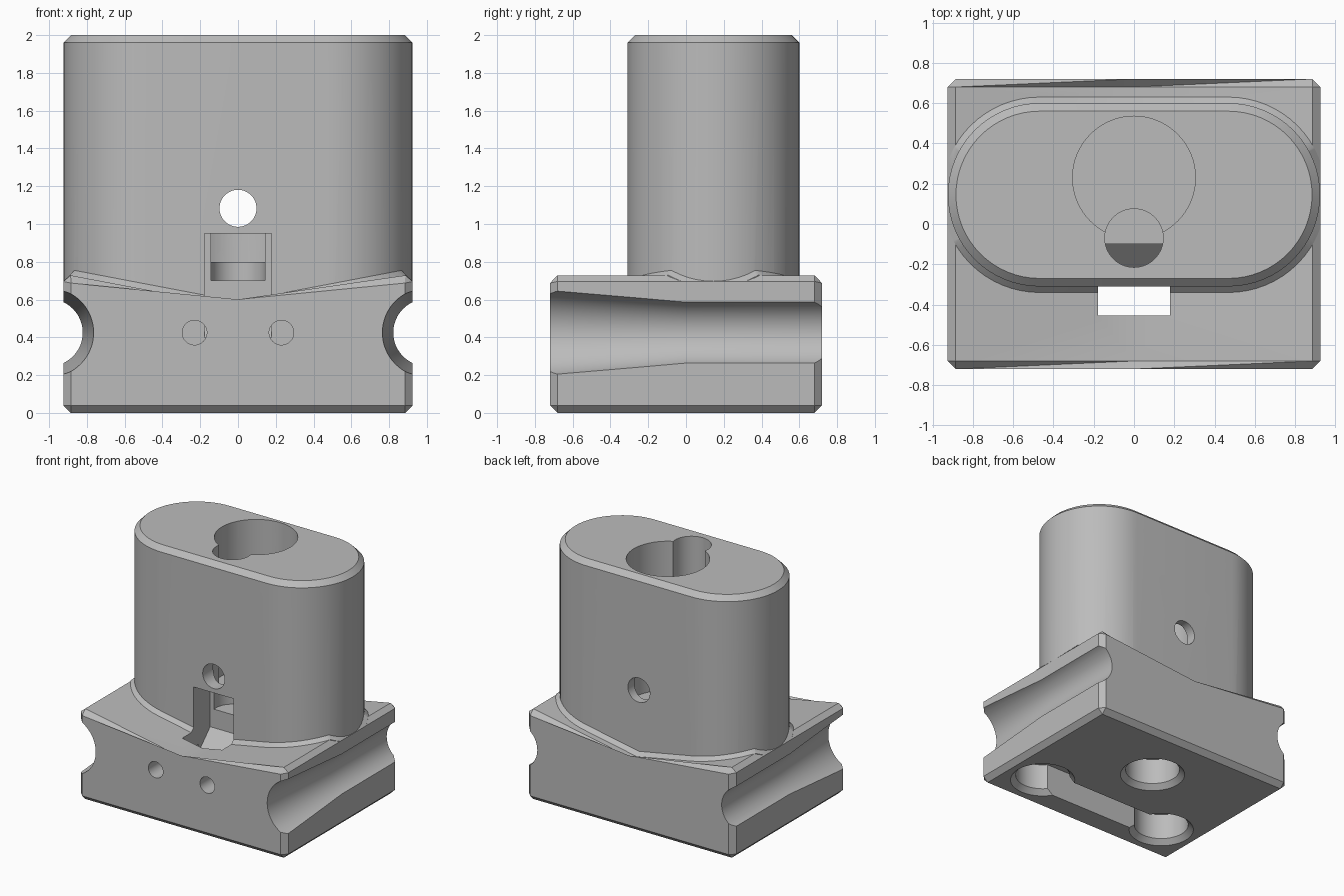
import bpy
import bmesh
from math import cos, sin, pi

cube = bpy.data.objects.get("Cube")
if cube:
    bpy.data.objects.remove(cube, do_unlink=True)

grey = bpy.data.materials.new("plain_grey")
grey.use_nodes = True
grey.diffuse_color = (0.5, 0.5, 0.5, 1)
grey.node_tree.nodes["Principled BSDF"].inputs["Base Color"].default_value = (0.5, 0.5, 0.5, 1)

HX, HY, CH = 0.925, 0.72, 0.04      # base half sizes and chamfer
VALLEY, SLOPE = 0.56, 0.19          # shallow V of the base top
TOWER_Y, TOWER_R, TOWER_X = 0.145, 0.455, 0.469


def add(name, bm):
    bmesh.ops.recalc_face_normals(bm, faces=bm.faces)
    mesh = bpy.data.meshes.new(name)
    bm.to_mesh(mesh)
    bm.free()
    mesh.materials.append(grey)
    ob = bpy.data.objects.new(name, mesh)
    bpy.context.collection.objects.link(ob)
    return ob


def loft_bm(rings):
    bm = bmesh.new()
    rows = [[bm.verts.new(p) for p in ring] for ring in rings]
    n = len(rows[0])
    for a, b in zip(rows, rows[1:]):
        for i in range(n):
            j = (i + 1) % n
            bm.faces.new((a[i], a[j], b[j], b[i]))
    bm.faces.new(rows[0])
    bm.faces.new(rows[-1])
    return bm


def loft(name, rings):
    return add(name, loft_bm(rings))


def lathe(name, x, y, z, steps, along_y=False):
    """Round solid about z or y; steps are (distance, radius) pairs."""
    n = 64
    rings = []
    for d, r in steps:
        turn = [(r * cos(2 * pi * i / n), r * sin(2 * pi * i / n)) for i in range(n)]
        rings.append([(x + a, y + d, z + b) if along_y else (x + a, y + b, z + d)
                      for a, b in turn])
    return loft(name, rings)


def box(name, x, y, z):
    corners = [(x[0], y[0]), (x[1], y[0]), (x[1], y[1]), (x[0], y[1])]
    return loft(name, [[(a, b, h) for a, b in corners] for h in z])


def stadium(grow, height):
    """Rounded tower outline; height is a function of x."""
    n = 32
    pts = []
    for side, start in ((1, -pi / 2), (-1, pi / 2)):
        pts.append((0, -side * (TOWER_R + grow)))
        for i in range(n + 1):
            a = start + pi * i / n
            pts.append((side * TOWER_X + (TOWER_R + grow) * cos(a), (TOWER_R + grow) * sin(a)))
    return [(x, y + TOWER_Y, height(x)) for x, y in pts]


def combine(target, other, operation):
    mod = target.modifiers.new(operation, "BOOLEAN")
    mod.operation, mod.object, mod.solver = operation, other, "EXACT"
    bpy.context.view_layer.objects.active = target
    bpy.ops.object.modifier_apply(modifier=mod.name)
    bpy.data.objects.remove(other, do_unlink=True)


def top_z(x):
    return VALLEY + SLOPE * abs(x)


# Base block with a V top; every edge chamfered except the valley
profile = [(-HX, 0), (HX, 0), (HX, top_z(HX)), (0, VALLEY), (-HX, top_z(HX))]
bm = loft_bm([[(x, y, z) for x, z in profile] for y in (-HY, HY)])
edges = [e for e in bm.edges if any(abs(v.co.x) > 0.01 for v in e.verts)]
bmesh.ops.bevel(bm, geom=edges, offset=CH, segments=1, affect="EDGES")
body = add("block_body", bm)

# Sloped skirt where the tower meets the base, trimmed by the side chamfers
skirt = loft("tower_skirt", [
    stadium(0.03, lambda x: 0.3),
    stadium(0.03, top_z),
    stadium(-0.03, lambda x: top_z(x) + 0.06),
    stadium(-0.03, lambda x: 0.9)])
edge = HX + top_z(HX) - CH
trim = [(-HX, 0.2), (HX, 0.2), (HX, edge - HX), (edge - 1, 1), (1 - edge, 1), (-HX, edge - HX)]
combine(skirt, loft("trim", [[(x, y, z) for x, z in trim] for y in (-1, 1)]), "INTERSECT")
combine(body, skirt, "UNION")

# Tower with chamfered top rim
tower = loft("tower", [stadium(g, lambda x, h=h: h)
                       for g, h in ((0, 0.31), (0, 2 - CH), (-CH, 2))])
combine(body, tower, "UNION")

cutters = []
for s in (-1, 1):
    # Side grooves, widening toward the front
    cutters.append(lathe("groove", s, 0, 0.425, [(-0.8, 0.242), (0, 0.178), (0.8, 0.178)], True))
    # Small front holes
    cutters.append(lathe("front_hole", s * 0.23, 0, 0.425, [(-0.8, 0.065), (-0.25, 0.065)], True))

# Bottom pockets with chamfered mouths, and the channel joining the front pair
for x, y in ((-0.59, -0.38), (0.59, -0.38), (0, 0.22)):
    cutters.append(lathe("pocket", x, y, 0, [(-0.02, 0.265), (0.04, 0.205), (0.25, 0.205)]))
cutters.append(box("channel", (-0.5, 0.5), (-0.51, -0.26), (-0.1, 0.249)))

# Keyhole bore from the top
cutters.append(lathe("main_bore", 0, 0.23, 0, [(0.8, 0.305), (2.1, 0.305)]))
cutters.append(lathe("side_bore", 0, -0.07, 0, [(0.7, 0.145), (2.1, 0.145)]))

# Front window with an inner ramp leading down through the base
ramp = [(-0.455, -0.1), (-0.31, -0.1), (-0.31, 0.34), (-0.1, 0.55), (-0.1, 0.95), (-0.455, 0.95)]
cutters.append(loft("window", [[(x, y, z) for y, z in ramp] for x in (-0.178, 0.178)]))

# Cross hole through the tower
cutters.append(lathe("cross_hole", 0, 0, 1.083, [(-1, 0.098), (1, 0.098)], True))

for cutter in cutters:
    combine(body, cutter, "DIFFERENCE")

bpy.ops.object.select_all(action="DESELECT")
body.select_set(True)
bpy.context.view_layer.objects.active = body
bpy.ops.object.shade_smooth_by_angle(angle=0.5)
